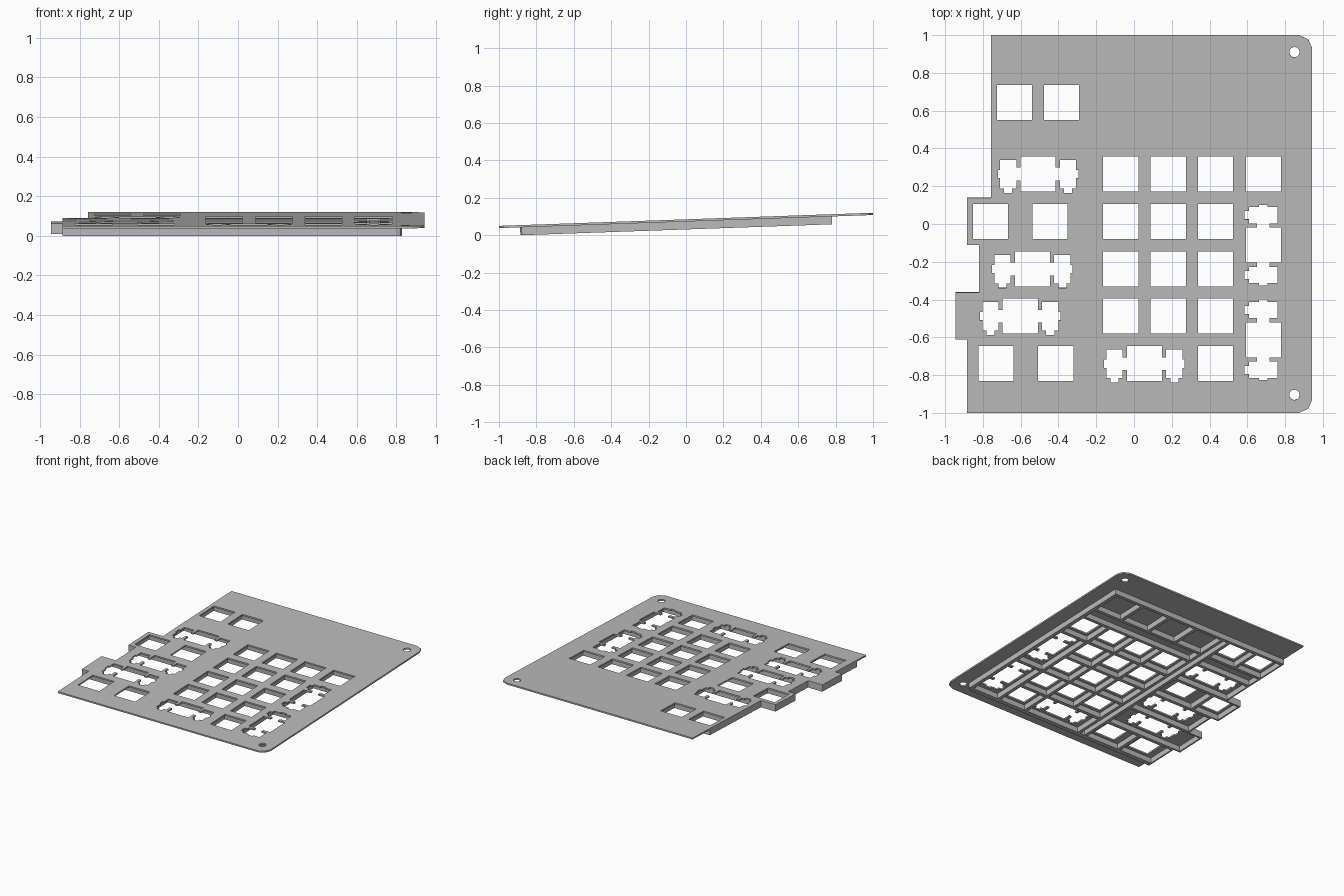
import bpy, bmesh, math

cube = bpy.data.objects.get("Cube")
if cube:
    bpy.data.objects.remove(cube, do_unlink=True)

U = 0.25          # key pitch
HOLE = 0.093      # half of a switch cutout
RIB = 0.0125      # half of a rib's width
THICK = 0.012     # plate thickness
DEPTH = 0.042     # rib height under the plate
TOP = 0.085       # plate top height at the centre
TILT = math.atan(0.035)

grey = bpy.data.materials.new("plain grey")
grey.use_nodes = True
colour = (0.5, 0.5, 0.5, 1)
grey.diffuse_color = colour
grey.node_tree.nodes["Principled BSDF"].inputs["Base Color"].default_value = colour


def rect(x0, y0, x1, y1):
    return [(x0, y0), (x1, y0), (x1, y1), (x0, y1)]


def circle(x, y, r, n=24):
    return [(x + r * math.cos(2 * math.pi * i / n),
             y + r * math.sin(2 * math.pi * i / n)) for i in range(n)]


def sheet(name, loops, z_low, z_high):
    """Fill an outline with holes, thicken it and tilt it."""
    curve = bpy.data.curves.new(name, 'CURVE')
    curve.dimensions = '2D'
    curve.fill_mode = 'BOTH'
    curve.extrude = (z_high - z_low) / 2
    for loop in loops:
        spline = curve.splines.new('POLY')
        spline.points.add(len(loop) - 1)
        for point, (x, y) in zip(spline.points, loop):
            point.co = (x, y, 0, 1)
        spline.use_cyclic_u = True
    helper = bpy.data.objects.new(name + "_outline", curve)
    bpy.context.collection.objects.link(helper)
    bpy.context.view_layer.update()
    graph = bpy.context.evaluated_depsgraph_get()
    mesh = bpy.data.meshes.new_from_object(helper.evaluated_get(graph))
    bpy.data.objects.remove(helper, do_unlink=True)
    bm = bmesh.new()
    bm.from_mesh(mesh)
    bmesh.ops.remove_doubles(bm, verts=bm.verts, dist=0.0001)
    bmesh.ops.translate(bm, verts=bm.verts, vec=(0, 0, (z_low + z_high) / 2))
    bmesh.ops.recalc_face_normals(bm, faces=bm.faces)
    for face in bm.faces:
        face.smooth = False
        face.material_index = 0
    bm.to_mesh(mesh)
    bm.free()
    mesh.name = name
    mesh.materials.clear()
    mesh.materials.append(grey)
    obj = bpy.data.objects.new(name, mesh)
    bpy.context.collection.objects.link(obj)
    obj.location.z = TOP
    obj.rotation_euler.x = TILT
    return obj


# Right half of a wide-key cutout: switch square, slot and stabiliser pocket
half = [(HOLE, HOLE), (HOLE, .033), (.115, .033), (.115, .074), (.201, .074),
        (.201, .022), (.213, .022), (.213, -.022), (.201, -.022),
        (.201, -.077), (.18, -.077), (.18, -.1), (.137, -.1), (.137, -.077),
        (.115, -.077), (.115, -.034), (HOLE, -.034), (HOLE, -HOLE)]
wide = half + [(-x, y) for x, y in reversed(half)]

# Keys: centre x, centre y, width and height in key units
row = [.643, .265, .013, -.238, -.488, -.74]
col = [-.07, .181, .432, .685]
keys = [(-.633, row[0], 1, 1), (-.383, row[0], 1, 1),
        (-.508, row[1], 2, 1),
        (-.76, row[2], 1, 1), (-.445, row[2], 1.5, 1),
        (-.538, row[3], 2.25, 1), (-.602, row[4], 2.75, 1),
        (-.73, row[5], 1.25, 1), (-.414, row[5], 1.25, 1),
        (.055, row[5], 2, 1), (col[2], row[5], 1, 1),
        (col[3], row[1], 1, 1),
        (col[3], -.112, 1, 2), (col[3], -.614, 1, 2)]
keys += [(x, y, 1, 1) for x in col[:3] for y in row[1:5]]
blanks = [(x, row[0], 1, 1) for x in col]


def cutout(x, y, w, h):
    if h >= 2:
        return [(x + b, y - a) for a, b in wide]
    if w >= 2:
        return [(x + a, y + b) for a, b in wide]
    return rect(x - HOLE, y - HOLE, x + HOLE, y + HOLE)


def pocket(x, y, w, h):
    dx, dy = w * U / 2 - RIB, h * U / 2 - RIB
    return rect(x - dx, y - dy, x + dx, y + dy)


# Stepped left edge shared by the plate and the ribs, back to front
steps = [(-.757, .139), (-.885, .139), (-.885, -.112), (-.82, -.112),
         (-.82, -.363), (-.945, -.363), (-.945, -.613), (-.885, -.613)]

# Plate with clipped corners, switch cutouts and two screw holes
corner = [(.942, .934), (.923, .978), (.875, 1)]
plate_edge = ([(-.757, 1)] + steps + [(-.885, -1)]
              + [(x, -y) for x, y in reversed(corner)] + corner)
screws = [circle(.849, y, .027) for y in (.91, -.905)]
sheet("switch_plate", [plate_edge] + [cutout(*k) for k in keys] + screws,
      -THICK, 0)

# Stiffening ribs: a block with one pocket per key and pockets in the gaps
rib_edge = ([(-.757, .78)] + steps
            + [(-.885, -.888), (.8, -.888), (.82, -.88), (.828, -.86), (.828, .78)])
low, high = row[1] + U / 2 + RIB, row[0] - U / 2 - RIB
gaps = [rect(-.258 + RIB, -.852, -.195 - RIB, .756),
        rect(-.757 + RIB, low, -.258 - RIB, high),
        rect(-.195 + RIB, low, .809 - RIB, high)]
sheet("stiffening_ribs", [rib_edge] + [pocket(*k) for k in keys + blanks] + gaps,
      -THICK - DEPTH, -THICK)
